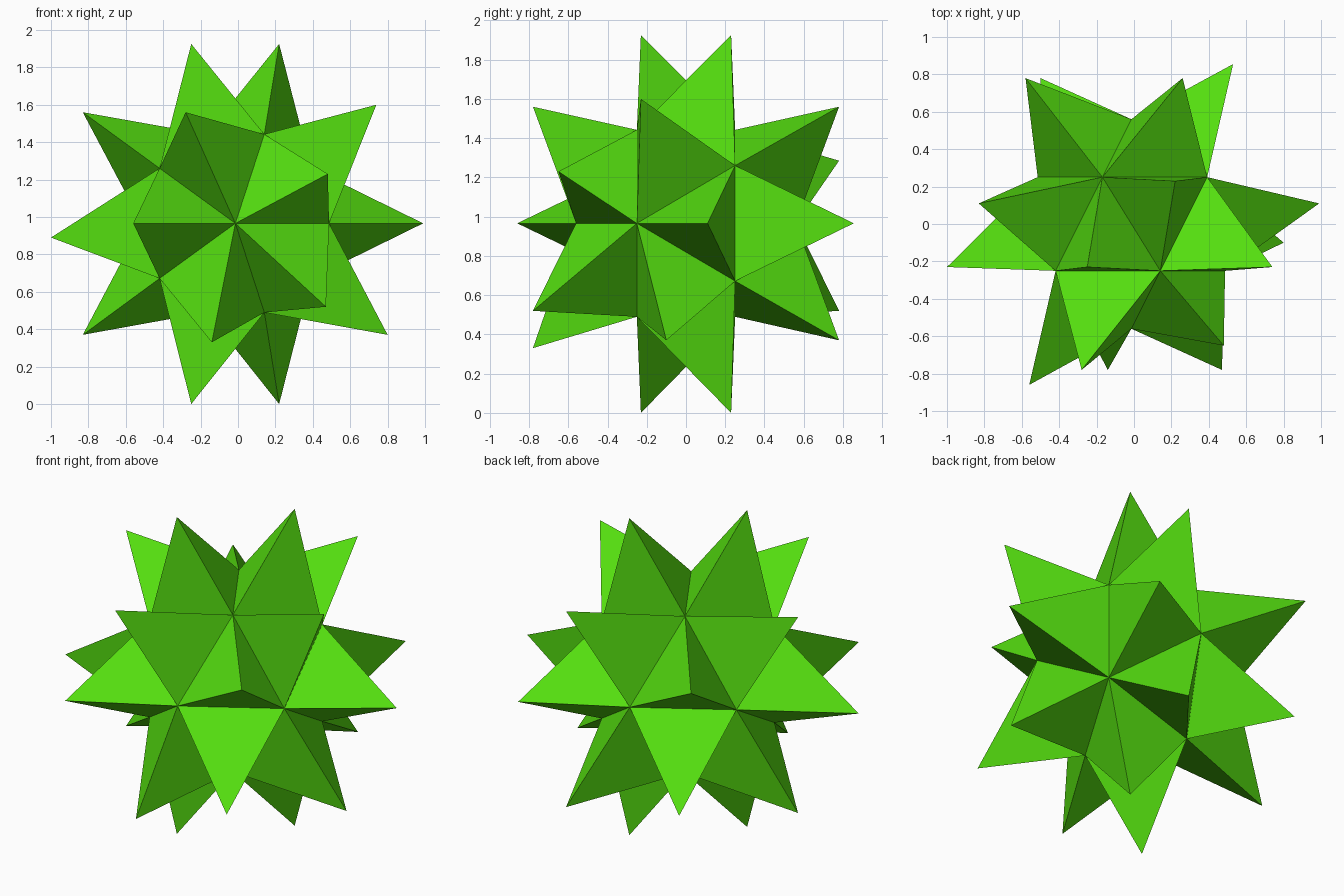
import bpy
import bmesh
import math
from mathutils import Matrix, Vector

cube = bpy.data.objects.get("Cube")
if cube:
    bpy.data.objects.remove(cube, do_unlink=True)

CENTRE = Vector((-0.014, 0, 0.966))
CORE_RADIUS = 0.56

# Spike tips, listed in the bands they form from front to back
FRONT_TIPS = [(0.48, -0.65, 1.23), (-0.28, -0.78, 1.56), (-0.56, -0.86, 0.966),
              (-0.14, -0.78, 0.33), (0.47, -0.78, 0.52)]
FRONT_BELT_TIPS = [(0.74, -0.23, 1.6), (-0.25, -0.23, 1.925), (-1.0, -0.23, 0.89),
                   (-0.25, -0.23, 0), (0.8, -0.1, 0.37)]
BACK_BELT_TIPS = [(0.99, 0.11, 0.966), (0.22, 0.23, 1.925), (-0.83, 0.11, 1.56),
                  (-0.83, 0.11, 0.37), (0.22, 0.23, 0)]
BACK_TIPS = [(0.53, 0.855, 0.966), (0.26, 0.78, 1.56), (-0.58, 0.78, 1.285),
             (-0.5, 0.78, 0.52), (0.26, 0.78, 0.37)]


def make_material(name, colour):
    mat = bpy.data.materials.new(name)
    mat.use_nodes = True
    mat.diffuse_color = colour
    mat.node_tree.nodes["Principled BSDF"].inputs["Base Color"].default_value = colour
    return mat


def spiky_star(name, material):
    bm = bmesh.new()
    # Twenty-sided core with its poles facing front and back
    turn = Matrix.Translation(CENTRE) @ Matrix.Rotation(math.pi / 2, 4, "X")
    bmesh.ops.create_icosphere(bm, subdivisions=1, radius=CORE_RADIUS, matrix=turn)

    # Raise a three-sided spike on every core face
    peaks = bmesh.ops.poke(bm, faces=bm.faces[:])["verts"]
    tips = [Vector(t) for t in FRONT_TIPS + FRONT_BELT_TIPS + BACK_BELT_TIPS + BACK_TIPS]
    for peak in peaks:
        outward = (peak.co - CENTRE).normalized()
        peak.co = max(tips, key=lambda t: outward.dot((t - CENTRE).normalized()))

    bmesh.ops.recalc_face_normals(bm, faces=bm.faces[:])
    mesh = bpy.data.meshes.new(name)
    bm.to_mesh(mesh)
    bm.free()
    mesh.materials.append(material)
    obj = bpy.data.objects.new(name, mesh)
    bpy.context.collection.objects.link(obj)
    return obj


spiky_star("spiky_star", make_material("bright_green", (0.09, 0.73, 0.005, 1)))
